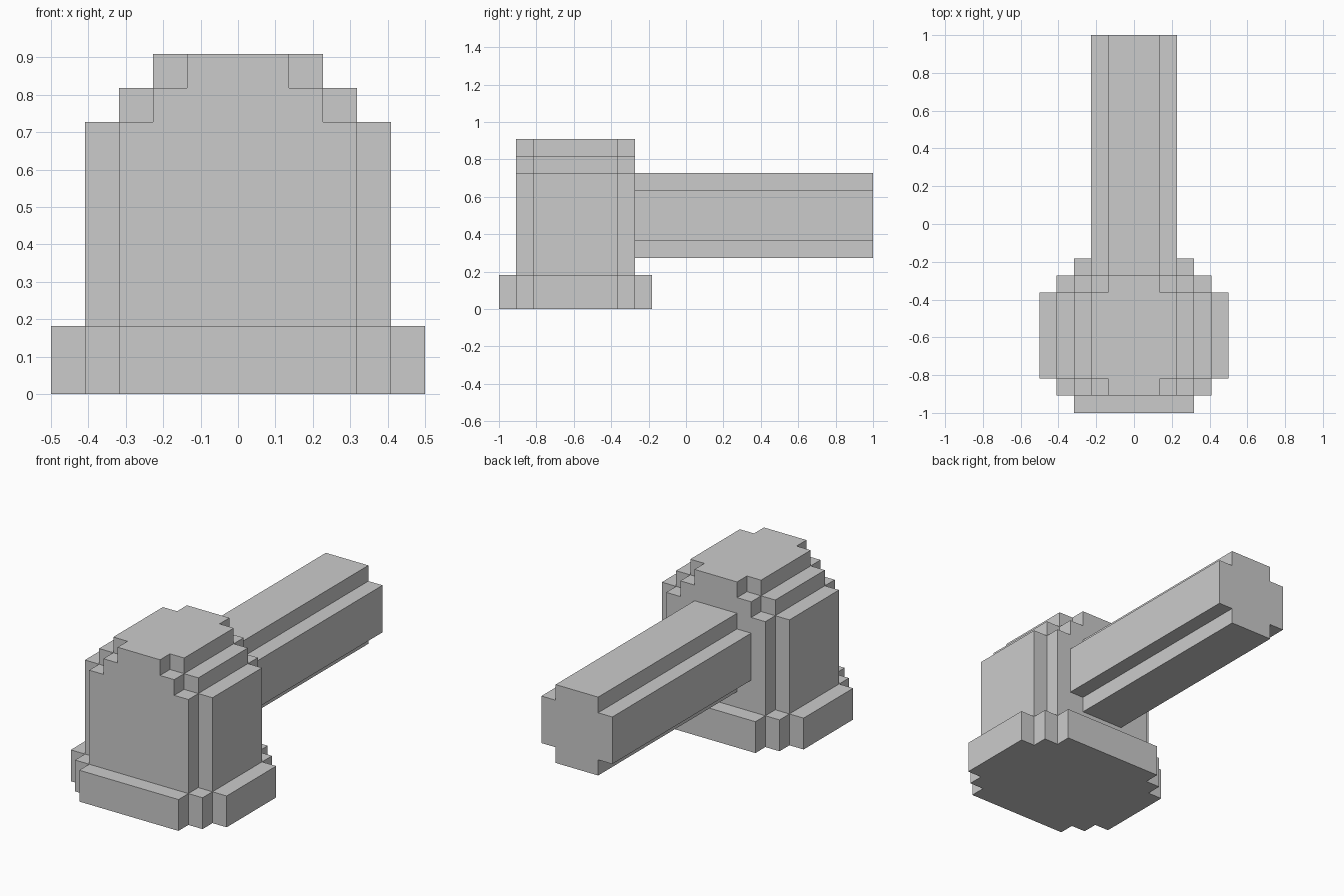
import bpy, bmesh
from mathutils import Matrix, Vector

if "Cube" in bpy.data.objects:
    bpy.data.objects.remove(bpy.data.objects["Cube"])

U = 1 / 11  # grid step of the model


def stepped_outline(steps):
    """Closed outline with notched corners from (half width, half depth) steps."""
    q = [steps[0]]
    for (_, d0), (w1, d1) in zip(steps, steps[1:]):
        q += [(w1, d0), (w1, d1)]
    r = q[::-1]
    return (q + [(-x, y) for x, y in r] + [(-x, -y) for x, y in q]
            + [(x, -y) for x, y in r])


def prism(name, steps, origin, length, along_y=False):
    bm = bmesh.new()
    face = bm.faces.new([bm.verts.new((x, y, 0)) for x, y in stepped_outline(steps)])
    top = bmesh.ops.extrude_face_region(bm, geom=[face], use_keep_orig=True)
    bmesh.ops.translate(bm, vec=(0, 0, length),
                        verts=[e for e in top["geom"] if isinstance(e, bmesh.types.BMVert)])
    if along_y:
        bm.transform(Matrix.Rotation(-1.5707963267948966, 4, 'X'))
    bm.transform(Matrix.Scale(U, 4) @ Matrix.Translation(Vector(origin)))
    bmesh.ops.recalc_face_normals(bm, faces=bm.faces)
    mesh = bpy.data.meshes.new(name)
    bm.to_mesh(mesh)
    bm.free()
    obj = bpy.data.objects.new(name, mesh)
    bpy.context.collection.objects.link(obj)
    return obj


CY = -6.5  # centre of the head along y

# Head: wide foot, body and two narrowing layers on top
prism("foot", [(5.5, 2.5), (4.5, 3.5), (3.5, 4.5)], (0, CY, 0), 2)
prism("body", [(4.5, 2.5), (3.5, 3.5)], (0, CY, 2), 6)
prism("shoulder", [(3.5, 2.5), (2.5, 3.5)], (0, CY, 8), 1)
prism("crown", [(2.5, 2.5), (1.5, 3.5)], (0, CY, 9), 1)

# Handle: bar with notched corners running backwards
prism("handle", [(2.5, 1.5), (1.5, 2.5)], (0, -3, 5.5), 14, along_y=True)
